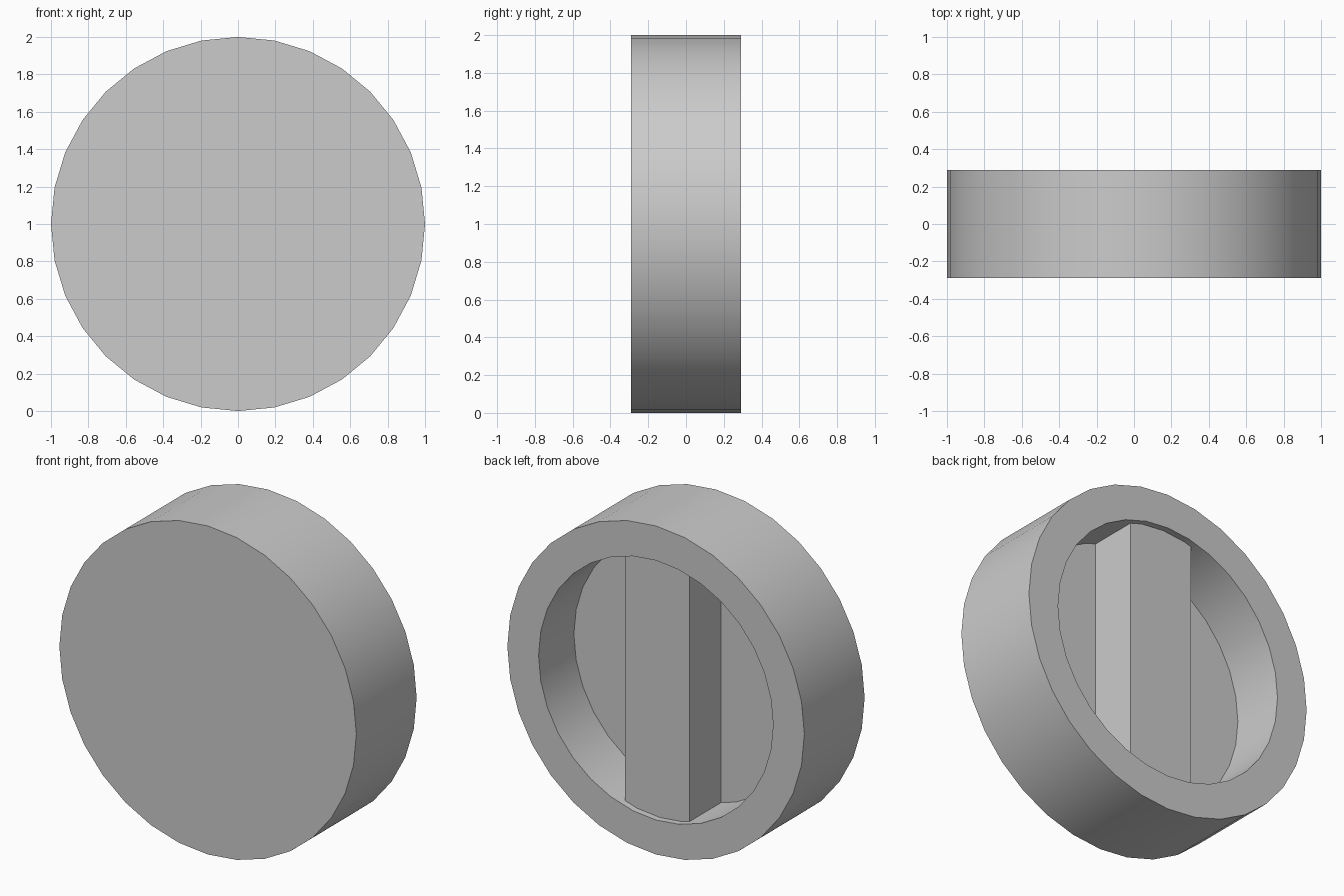
import bpy, bmesh, math

if "Cube" in bpy.data.objects:
    bpy.data.objects.remove(bpy.data.objects["Cube"])

SIDES, R_OUT, R_IN = 32, 1.0, 0.79
FRONT, BACK, FLOOR, BAR_TOP = -0.29, 0.29, -0.05, 0.25
BAR_L, BAR_R = -0.20, 0.235


def finish(bm, name):
    bmesh.ops.recalc_face_normals(bm, faces=bm.faces[:])
    me = bpy.data.meshes.new(name)
    bm.to_mesh(me)
    bm.free()
    ob = bpy.data.objects.new(name, me)
    bpy.context.collection.objects.link(ob)
    bpy.ops.object.select_all(action='DESELECT')
    ob.select_set(True)
    bpy.context.view_layer.objects.active = ob
    bpy.ops.object.shade_smooth_by_angle(angle=math.radians(30))
    return ob


def bridge(bm, a, b):
    n = len(a)
    for i in range(n):
        j = (i + 1) % n
        bm.faces.new((a[i], a[j], b[j], b[i]))


def circle(bm, r, y):
    return [bm.verts.new((r * math.sin(t), y, 1 + r * math.cos(t)))
            for t in (2 * math.pi * i / SIDES for i in range(SIDES))]


# Round cap with a recess in the back
bm = bmesh.new()
rings = [circle(bm, r, y) for r, y in
         ((R_OUT, FRONT), (R_OUT, BACK), (R_IN, BACK), (R_IN, FLOOR))]
for a, b in zip(rings, rings[1:]):
    bridge(bm, a, b)
bm.faces.new(rings[0])
bm.faces.new(rings[-1])
finish(bm, "round_cap")


# Grip bar across the recess, its ends following the recess wall
def wall_height(x):
    step = 2 * math.pi / SIDES
    k = math.floor(math.asin(x / R_IN) / step)
    x0, x1 = (R_IN * math.sin(step * i) for i in (k, k + 1))
    z0, z1 = (R_IN * math.cos(step * i) for i in (k, k + 1))
    return z0 + (z1 - z0) * (x - x0) / (x1 - x0)


mid = R_IN * math.sin(2 * math.pi / SIDES)
xs = [BAR_L, -mid, 0.0, mid, BAR_R]
outline = [(x, wall_height(x)) for x in xs]
outline += [(x, -z) for x, z in reversed(outline)]
bm = bmesh.new()
low, high = ([bm.verts.new((x, y, 1 + z)) for x, z in outline]
             for y in (FLOOR, BAR_TOP))
bridge(bm, low, high)
bm.faces.new(low)
bm.faces.new(high)
finish(bm, "grip_bar")
